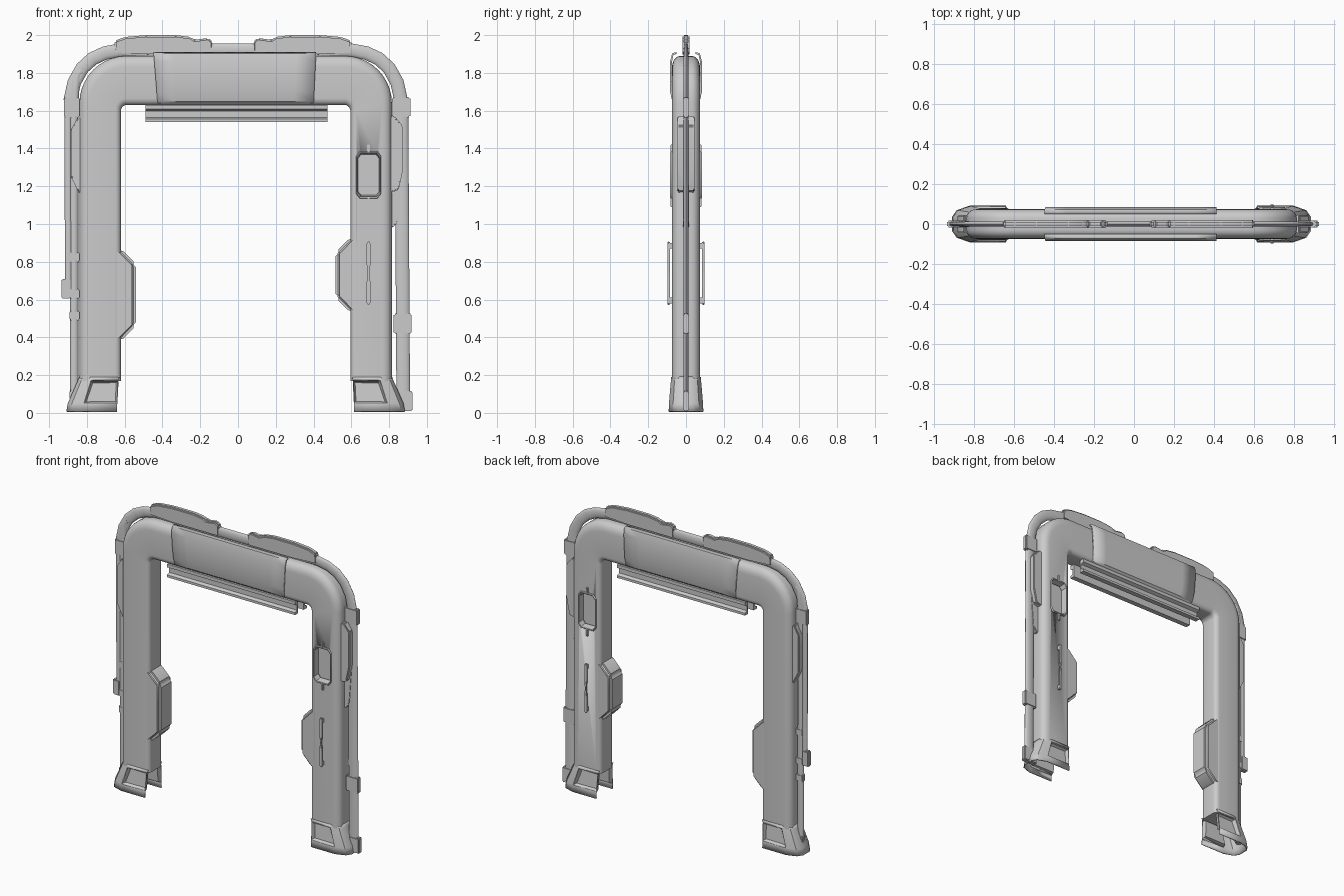
import bpy, bmesh, math
from mathutils import Vector

if "Cube" in bpy.data.objects:
    bpy.data.objects.remove(bpy.data.objects["Cube"])

CX = -0.0125  # symmetry line of the arch


def finish(name, bm, angle=35, recalc=True):
    if recalc:
        bmesh.ops.recalc_face_normals(bm, faces=bm.faces[:])
    me = bpy.data.meshes.new(name)
    bm.to_mesh(me)
    bm.free()
    me.shade_smooth()
    me.set_sharp_from_angle(angle=math.radians(angle))
    ob = bpy.data.objects.new(name, me)
    bpy.context.collection.objects.link(ob)
    return ob


def loft(name, rings, closed=True, caps=True, angle=35):
    bm = bmesh.new()
    rows = [[bm.verts.new(p) for p in r] for r in rings]
    n = len(rows[0])
    for a, b in zip(rows, rows[1:]):
        for i in range(n if closed else n - 1):
            j = (i + 1) % n
            bm.faces.new((a[i], a[j], b[j], b[i]))
    if caps:
        bm.faces.new(rows[0])
        bm.faces.new(rows[-1])
    return finish(name, bm, angle)


def plate(name, poly, y0, y1, bevel=0.006, segs=2):
    """Outline in x,z pushed through y with softened edges."""
    bm = bmesh.new()
    f = bm.faces.new([bm.verts.new((x, y0, z)) for x, z in poly])
    g = bmesh.ops.extrude_face_region(bm, geom=[f])
    vs = [v for v in g['geom'] if isinstance(v, bmesh.types.BMVert)]
    bmesh.ops.translate(bm, verts=vs, vec=(0, y1 - y0, 0))
    bmesh.ops.recalc_face_normals(bm, faces=bm.faces[:])
    if bevel:
        bmesh.ops.bevel(bm, geom=bm.edges[:], offset=bevel, segments=segs,
                        affect='EDGES', clamp_overlap=True)
    return finish(name, bm)


def box(name, x0, x1, y0, y1, z0, z1, bevel=0.006):
    return plate(name, [(x0, z0), (x1, z0), (x1, z1), (x0, z1)], y0, y1, bevel)


def tube(name, path, rn, ry, sides=12):
    """Flattened tube following a path in the x,z plane."""
    rings = []
    for i, p in enumerate(path):
        a, b = path[max(i - 1, 0)], path[min(i + 1, len(path) - 1)]
        t = Vector((b[0] - a[0], b[1] - a[1])).normalized()
        rings.append([(p[0] - t.y * rn * math.cos(k), ry * math.sin(k), p[1] + t.x * rn * math.cos(k))
                      for k in (2 * math.pi * s / sides for s in range(sides))])
    return loft(name, rings)


def solidify(ob, t):
    m = ob.modifiers.new('thickness', 'SOLIDIFY')
    m.thickness = t
    m.offset = 0


# Main arch: rounded section carried between an inner and an outer line
half = [((0.607, 0.17), (0.827, 0.17))]
for k in range(11):
    a = math.pi / 2 * k / 10
    c, s = math.cos(a), math.sin(a)
    half.append(((0.577 + 0.03 * c, 1.6 + 0.03 * s), (0.577 + 0.25 * c, 1.64 + 0.25 * s)))
stations = half + [((-i[0], i[1]), (-o[0], o[1])) for i, o in reversed(half)]
section = []
for cu, cv, ru, rv, a0 in ((0.77, 0.03, 0.23, 0.044, 0), (0.14, 0.044, 0.14, 0.03, 90),
                           (0.14, -0.044, 0.14, 0.03, 180), (0.77, -0.03, 0.23, 0.044, 270)):
    for k in range(6):
        a = math.radians(a0 + 18 * k)
        section.append((cu + ru * math.cos(a), cv + rv * math.sin(a)))
arch = loft('arch_frame', [[(CX + i[0] + (o[0] - i[0]) * u, v, i[1] + (o[1] - i[1]) * u)
                            for u, v in section] for i, o in stations])

# Hollow flared feet, open at the bottom and on the inner side
for side, name in ((-1, 'left_foot'), (1, 'right_foot')):
    bm = bmesh.new()
    rows = []
    for z, xi, xo, hy in ((0.19, 0.615, 0.825, 0.074), (0.17, 0.622, 0.832, 0.077),
                          (0.05, 0.627, 0.885, 0.087), (0.006, 0.627, 0.893, 0.088)):
        rows.append([bm.verts.new((CX + side * (xi + (xo - xi) * u), v * hy, z)) for u, v in
                     ((0, -1), (0.68, -1), (0.92, -0.75), (1, -0.4), (1, 0.4), (0.92, 0.75), (0.68, 1), (0, 1))])
    pockets = []
    for r, (a, b) in enumerate(zip(rows, rows[1:])):
        for i in range(7):
            f = bm.faces.new((a[i], a[i + 1], b[i + 1], b[i]))
            if r == 1 and i in (0, 6):
                pockets.append(f)
    bmesh.ops.inset_individual(bm, faces=pockets, thickness=0.022)
    bmesh.ops.inset_individual(bm, faces=pockets, thickness=0.012)
    for f in pockets:
        sgn = 1 if f.calc_center_median().y > 0 else -1
        bmesh.ops.translate(bm, verts=f.verts[:], vec=(0, -0.025 * sgn, 0))
    solidify(finish(name, bm), 0.008)

# Sleeve wrapped under the crossbar, open on top
sleeve = [(-0.05, 1.905), (-0.07, 1.9), (-0.079, 1.86), (-0.081, 1.78), (-0.079, 1.7), (-0.068, 1.65), (-0.045, 1.63)]
sleeve += [(-y, z) for y, z in reversed(sleeve)]
rings = []
for k in range(9):
    t = k / 8
    rings.append([((-0.425 - 0.08 * (z - 1.63)) * (1 - t) + (0.4 + 0.05 * (z - 1.63)) * t, y, z)
                  for y, z in sleeve])
solidify(loft('crossbar_sleeve', rings, closed=False, caps=False), 0.01)

# Twin channel rails under the crossbar
for s, name in ((-1, 'front_rail'), (1, 'back_rail')):
    prof = [(0.03, 1.635), (0.064, 1.63), (0.064, 1.608), (0.042, 1.598), (0.042, 1.565),
            (0.064, 1.556), (0.064, 1.54), (0.03, 1.54)]
    loft(name, [[(x, s * y, z) for y, z in prof] for x in (-0.49, 0.475)])

# Hexagonal pads on the inner sides of the legs
plate('left_leg_pad', [(-0.74, 0.9), (-0.62, 0.87), (-0.54, 0.79), (-0.54, 0.46), (-0.62, 0.38), (-0.74, 0.35)],
      -0.072, 0.072, 0.02, 3)
plate('right_leg_pad', [(0.72, 0.96), (0.594, 0.93), (0.517, 0.85), (0.517, 0.61), (0.594, 0.53), (0.72, 0.5)],
      -0.072, 0.072, 0.02, 3)

# Flat pipe looping around the outside
bend = [(0.6, 1.92), (0.68, 1.905), (0.745, 1.875), (0.8, 1.825), (0.842, 1.75), (0.862, 1.66)]
left_bend = [(2 * CX - x, z) for x, z in reversed(bend)]
tube('outer_pipe', [(-0.882, 1.58)] + left_bend + bend + [(0.866, 1.55), (0.875, 0.02)], 0.036, 0.013)
tube('left_outer_tube', [(-0.9, 1.62), (-0.897, 0.62)], 0.019, 0.012)
tube('left_inner_tube', [(-0.83, 1.81), (-0.85, 1.79), (-0.862, 1.72), (-0.868, 1.6), (-0.867, 0.06)], 0.022, 0.015)

# Collars clamping the pipes
for i, (x0, x1, z0, z1) in enumerate(((0.815, 0.912, 1.565, 1.67), (0.824, 0.918, 0.42, 0.525),
                                      (0.82, 0.925, 0.01, 0.115), (-0.922, -0.835, 1.565, 1.67),
                                      (-0.935, -0.885, 0.605, 0.71), (-0.892, -0.837, 0.8, 0.85),
                                      (-0.892, -0.837, 0.605, 0.655), (-0.892, -0.837, 0.49, 0.54),
                                      (-0.892, -0.837, 0.07, 0.12))):
    box('pipe_collar_%d' % (i + 1), x0, x1, -0.017, 0.017, z0, z1)

# Thin fins along the top
fin = [(0.105, 1.89), (0.105, 1.965), (0.13, 1.985), (0.2, 1.975), (0.225, 1.99), (0.3, 2.0), (0.46, 2.0),
       (0.57, 1.99), (0.625, 1.97), (0.63, 1.9), (0.45, 1.89)]
plate('left_top_fin', [(-x - 0.028, z) for x, z in fin], -0.019, 0.019, 0.009)
plate('right_top_fin', [(x - 0.025, z) for x, z in fin], -0.019, 0.019, 0.009)

# Side panels between legs and pipes
plate('right_side_panel', [(0.79, 1.57), (0.83, 1.57), (0.872, 1.52), (0.872, 1.28), (0.85, 1.18), (0.79, 1.16)],
      -0.046, 0.046, 0.006)
plate('right_side_spine', [(0.8, 1.44), (0.87, 1.44), (0.87, 1.24), (0.852, 1.02), (0.82, 0.98), (0.8, 0.98)],
      -0.016, 0.016, 0.004)
plate('left_side_panel', [(-0.81, 1.56), (-0.85, 1.56), (-0.884, 1.5), (-0.884, 1.25), (-0.84, 1.16), (-0.81, 1.15)],
      -0.046, 0.046, 0.006)

# Window recess, its rim, pins and thin handle, on both faces of the right leg
window = [(0.645, 1.135), (0.738, 1.135), (0.757, 1.16), (0.757, 1.36), (0.738, 1.385),
          (0.645, 1.385), (0.625, 1.36), (0.625, 1.16)]
wc = Vector((0.691, 1.26))
for s, side in ((-1, 'front'), (1, 'back')):
    inner = [tuple(wc + (Vector(p) - wc) * 0.92) for p in window]
    cutter = plate(side + '_window_cutter', inner, s * 0.03, s * 0.12, 0)
    cutter.hide_render = True
    cutter.hide_viewport = True
    m = arch.modifiers.new(side + '_window', 'BOOLEAN')
    m.operation = 'DIFFERENCE'
    m.solver = 'EXACT'
    m.object = cutter

    def ring(k, y):
        return [(wc.x + (x - wc.x) * k, s * y, wc.y + (z - wc.y) * k) for x, z in window]
    loft(side + '_window_rim', [ring(1, 0.05), ring(1, 0.079), ring(0.97, 0.084), ring(0.92, 0.082),
                                ring(0.86, 0.04)], caps=False)
    for nm, z0, z1 in (('upper', 1.375, 1.42), ('lower', 1.09, 1.145)):
        box(side + '_%s_pin' % nm, 0.682, 0.7, s * 0.05, s * 0.083, z0, z1, 0.003)
    plate(side + '_handle', [(0.681, 0.9), (0.681, 0.79), (0.686, 0.74), (0.681, 0.69), (0.681, 0.58), (0.691, 0.57),
                             (0.701, 0.58), (0.701, 0.69), (0.696, 0.74), (0.701, 0.79), (0.701, 0.9), (0.691, 0.91)],
          s * 0.086, s * 0.098, 0.003)
    for nm, z in (('upper', 0.885), ('lower', 0.595)):
        box(side + '_handle_%s_post' % nm, 0.683, 0.699, s * 0.06, s * 0.092, z - 0.015, z + 0.015, 0.002)
